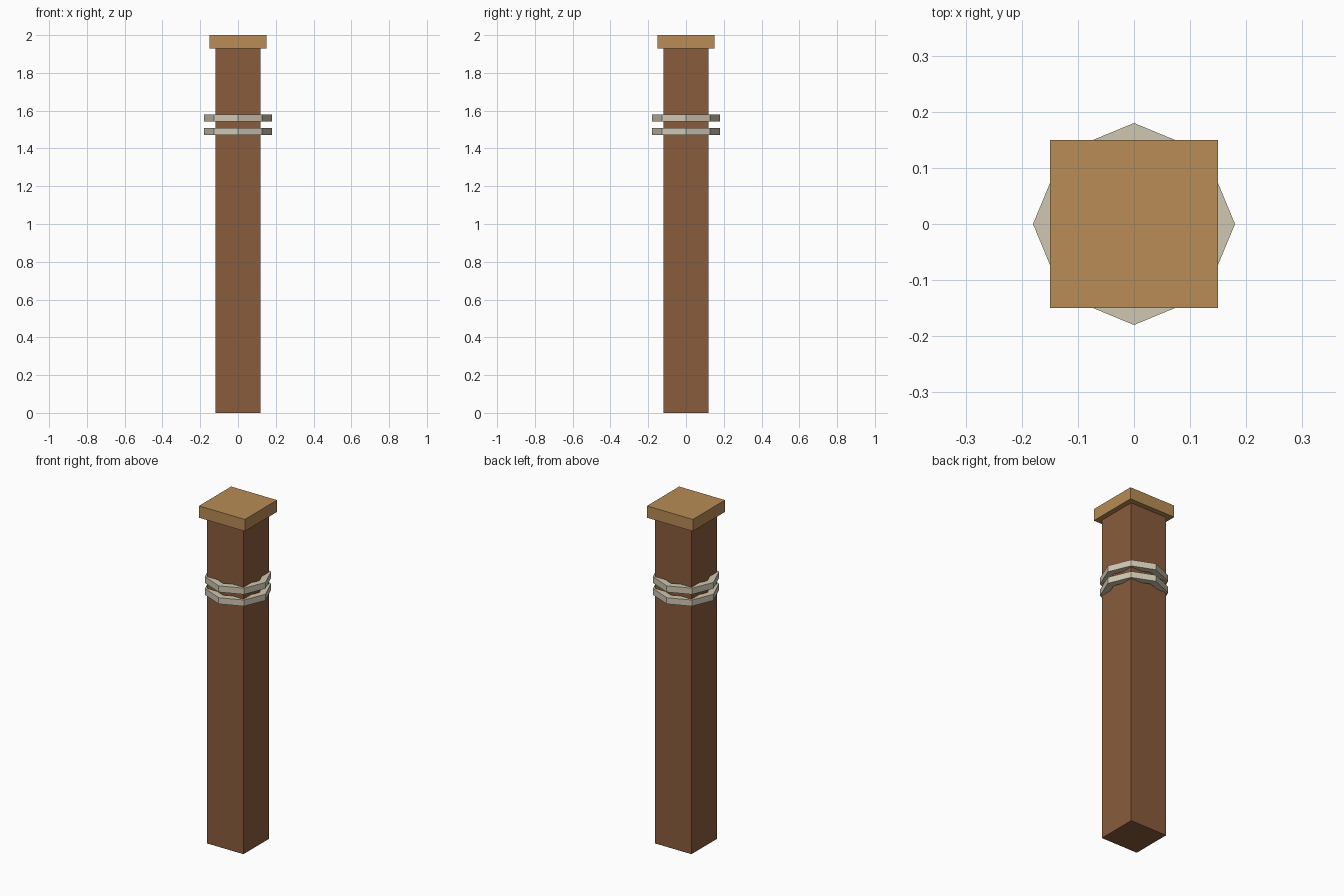
import bpy, bmesh
from math import cos, sin, pi

if "Cube" in bpy.data.objects:
    bpy.data.objects.remove(bpy.data.objects["Cube"])


def material(name, rgb):
    m = bpy.data.materials.new(name)
    m.diffuse_color = (*rgb, 1)
    m.use_nodes = True
    m.node_tree.nodes["Principled BSDF"].inputs["Base Color"].default_value = m.diffuse_color
    return m


def box(name, width, z0, z1, mat):
    bpy.ops.mesh.primitive_cube_add(size=1, location=(0, 0, (z0 + z1) / 2))
    ob = bpy.context.object
    ob.name = name
    ob.scale = (width, width, z1 - z0)
    bpy.ops.object.transform_apply(location=False, rotation=False, scale=True)
    ob.data.materials.append(mat)


def ring(name, outer, inner, z, height, mat, sides=8):
    # rectangular section swept round a low-sided loop
    bm = bmesh.new()
    section = [(outer, -height / 2), (outer, height / 2), (inner, height / 2), (inner, -height / 2)]
    loops = [[bm.verts.new((r * cos(2 * pi * i / sides), r * sin(2 * pi * i / sides), h))
              for r, h in section] for i in range(sides)]
    for i in range(sides):
        a, b = loops[i], loops[(i + 1) % sides]
        for j in range(4):
            k = (j + 1) % 4
            bm.faces.new((a[j], b[j], b[k], a[k]))
    bmesh.ops.recalc_face_normals(bm, faces=bm.faces)
    me = bpy.data.meshes.new(name)
    bm.to_mesh(me)
    bm.free()
    me.materials.append(mat)
    ob = bpy.data.objects.new(name, me)
    ob.location.z = z
    bpy.context.collection.objects.link(ob)


wood = material("dark_wood", (0.25, 0.107, 0.045))
light_wood = material("light_wood", (0.48, 0.262, 0.093))
rope = material("rope", (0.63, 0.57, 0.44))

# Square post and its cap
box("post", 0.24, 0, 1.93, wood)
box("cap", 0.30, 1.93, 2.0, light_wood)

# Two eight-sided rope bands
for n, z in (("lower", 1.49), ("upper", 1.56)):
    ring(n + "_rope_band", 0.18, 0.14, z, 0.037, rope)
